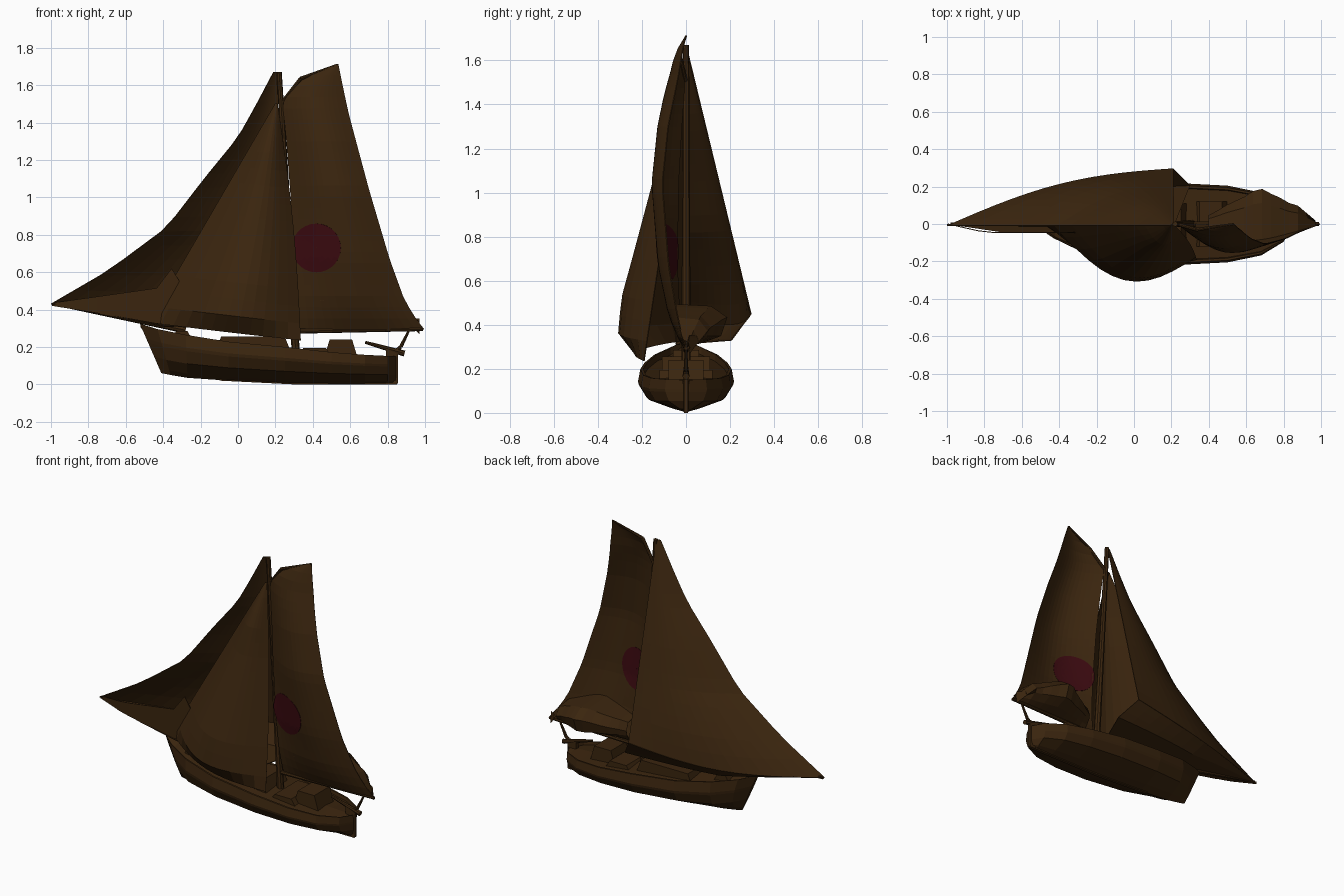
import bpy, bmesh, math, random
from mathutils import Vector

if "Cube" in bpy.data.objects:
    bpy.data.objects.remove(bpy.data.objects["Cube"])

random.seed(4)


def material(name, rgb):
    m = bpy.data.materials.new(name)
    m.diffuse_color = (*rgb, 1)
    m.use_nodes = True
    m.node_tree.nodes["Principled BSDF"].inputs["Base Color"].default_value = m.diffuse_color
    return m


BROWN = material("dark brown", (0.043, 0.0185, 0.0045))
RED = material("dark red", (0.043, 0.003, 0.005))


def make(name, bm, mat=BROWN):
    bmesh.ops.recalc_face_normals(bm, faces=bm.faces)
    me = bpy.data.meshes.new(name)
    bm.to_mesh(me)
    bm.free()
    me.materials.append(mat)
    ob = bpy.data.objects.new(name, me)
    bpy.context.collection.objects.link(ob)
    return ob


def interp(table, t):
    """Piecewise linear lookup; rows are (t, value, value...)."""
    if t <= table[0][0]:
        return table[0][1:]
    for a, b in zip(table, table[1:]):
        if t <= b[0]:
            f = (t - a[0]) / (b[0] - a[0])
            return tuple(p + (q - p) * f for p, q in zip(a[1:], b[1:]))
    return table[-1][1:]


def loft(name, rows, ring=False, mat=BROWN, thick=0.0):
    bm = bmesh.new()
    vs = [[bm.verts.new(p) for p in r] for r in rows]
    n = len(rows[0])
    for a, b in zip(vs, vs[1:]):
        for i in range(n if ring else n - 1):
            j = (i + 1) % n
            bm.faces.new((a[i], a[j], b[j], b[i]))
    if ring:
        bm.faces.new(vs[0])
        bm.faces.new(vs[-1])
    bmesh.ops.remove_doubles(bm, verts=bm.verts, dist=0.0005)
    ob = make(name, bm, mat)
    if thick:
        s = ob.modifiers.new("thickness", 'SOLIDIFY')
        s.thickness, s.offset = thick, 0
    return ob


def sheet(name, fn, nu=12, nv=14, thick=0.005, mat=BROWN):
    return loft(name, [[fn(i / nu, j / nv) for i in range(nu + 1)]
                       for j in range(nv + 1)], thick=thick, mat=mat)


def rod(name, a, b, r0, r1=None, sides=8):
    a, b = Vector(a), Vector(b)
    q = (b - a).to_track_quat('Z', 'Y')
    r1 = r0 if r1 is None else r1
    circ = [(math.cos(k * math.tau / sides), math.sin(k * math.tau / sides)) for k in range(sides)]
    return loft(name, [[p + q @ Vector((c * r, s * r, 0)) for c, s in circ]
                       for p, r in ((a, r0), (b, r1))], ring=True)


# hull: sheer x, keel x, half beam, sheer z, keel z
stations = [(-.525, -.41, .012, .325, .06), (-.43, -.36, .08, .295, .05),
            (-.28, -.27, .15, .265, .035), (-.05, -.05, .198, .228, .02),
            (.25, .25, .218, .2, .006), (.5, .5, .205, .172, .003),
            (.68, .68, .168, .158, .003), (.8, .8, .095, .152, .004), (.845, .845, .015, .15, .005)]
# section: beam fraction, height fraction
section = [(.0, 0), (.3, .1), (.82, .33), (.98, .62), (1.0, .7), (.95, 1), (.89, 1), (.87, .87)]
rows = []
for xs, xk, b, s, k in stations:
    half = [(xk + (xs - xk) * h, b * f, k + (s - k) * h) for f, h in section]
    mid = [(xs, 0, k + (s - k) * .95)]
    rows.append(half + mid + [(x, -y, z) for x, y, z in reversed(half[1:])])
loft("hull", rows, ring=True)

# keel strip, rudder, tiller
loft("keel", [[(x, y, z) for y, z in ((-.01, b), (.01, b), (.01, t), (-.01, t))]
              for x, b, t in ((-.1, .02, .03), (.3, 0, .03), (.85, 0, .04))], ring=True)
loft("rudder", [[(x, y, z) for x, y in ((.79, -.012), (.855, -.01), (.855, .01), (.79, .012))]
                for z in (.005, .16, .19)], ring=True)
rod("tiller", (.68, 0, .225), (.89, 0, .165), .008, .016)
rod("sheet_post_lower", (.82, 0, .16), (.87, 0, .2), .01)
rod("sheet_post_upper", (.87, 0, .2), (.915, 0, .29), .01, .006)


def house(name, x0, x1, w, z0, z1):
    loft(name, [[(x0 + d, -w, z), (x0 + d, w, z), (x1 - d, w, z), (x1 - d, -w, z)]
                for z, d in ((z0, 0), (z1, .03))], ring=True)


# deck house, hatch, cockpit seat and aft locker
house("cabin", -.12, .28, .11, .18, .255)
house("fore_hatch", -.36, -.24, .06, .23, .285)
house("cockpit_bench", .32, .5, .12, .15, .195)
house("aft_locker", .46, .64, .08, .14, .24)

# spars
rod("mast", (.31, 0, .15), (.22, 0, 1.67), .022, .014)
rod("bowsprit", (-.98, 0, .43), (-.28, 0, .29), .008, .018)
rod("boom", (.31, 0, .285), (.99, 0, .295), .014, .01)
rod("gaff_lower", (.23, 0, 1.5), (.335, -.03, 1.635), .01)
rod("gaff_upper", (.335, -.03, 1.635), (.532, 0, 1.71), .01, .005)

# mainsail: height, luff x, leech x, belly depth, luff y, leech y
main = [(.295, .33, .995, .01, 0, 0), (.33, .33, .965, .02, -.01, -.012),
        (.45, .32, .89, .045, -.03, -.04), (.67, .305, .81, .065, -.04, -.078),
        (1.04, .28, .7, .08, -.035, -.107), (1.3, .26, .63, .075, -.02, -.08),
        (1.45, .245, .59, .065, -.01, -.05), (1.52, .235, .575, .055, -.005, -.035),
        (1.63, .325, .552, .025, -.03, -.018), (1.69, .46, .54, .005, -.012, -.006),
        (1.712, .532, .536, 0, 0, 0)]


def main_y(x, z):
    l, r, d, yl, yr = interp(main, z)
    u = min(1, max(0, (x - l) / (r - l)))
    return yl + (yr - yl) * u - d * math.sin(math.pi * u)


def main_sail(u, v):
    z = .295 + (1.712 - .295) * v
    l, r = interp(main, z)[:2]
    x = l + (r - l) * u
    return x, main_y(x, z), z


sheet("mainsail", main_sail, 14, 24)


# red disc through the mainsail, showing on both sides
def disc(u, v):
    a, r = u * math.tau, .13 * max(v, .01)
    x, z = .42 + r * math.cos(a), .73 + r * math.sin(a)
    return x, main_y(x, z), z


sheet("red_disc", disc, 28, 5, thick=.0095, mat=RED)

# staysail bellying to the front side
stay_belly = [(0, .12), (.07, .21), (.2, .21), (.35, .175), (.64, .11), (.8, .085), (1, 0)]


def staysail(u, v):
    l = Vector((-.48, 0, .33)).lerp(Vector((.2, 0, 1.5)), v)
    e = Vector((.335, -.19, .235)).lerp(Vector((.21, 0, 1.5)), v)
    e.x += .02 * math.sin(math.pi * v)
    p = l.lerp(e, u)
    p.y -= interp(stay_belly, v)[0] * math.sin(math.pi * u)
    return p


sheet("staysail", staysail)

# jib bellying to the back side, with a hollow luff
luff = [(0, -1, .43), (.145, -.69, .61), (.33, -.38, .84), (.54, -.18, 1.1),
        (.72, 0, 1.32), (.85, .09, 1.48), (1, .19, 1.67)]


def jib(u, v):
    x, z = interp(luff, v)
    p = Vector((x, -.01, z)).lerp(Vector((.21, .295, .45)).lerp(Vector((.215, 0, 1.67)), v), u)
    w = math.sin(math.pi * u)
    p.y += w * interp([(0, .07), (.1, .08), (.5, .05), (1, 0)], v)[0]
    p.z -= .04 * w * max(0, 1 - v * 6)
    return p


sheet("jib", jib, 14, 16)


# turned-under foot of the jib, running back below it to the bowsprit side
def jib_foot(u, v):
    a = jib(u, 0)
    c = Vector((-1 + 1.2 * u, -.045 * min(1, u * 4), .43 - .12 * min(1, u * 2)))
    m = Vector((-1 + 1.3 * u, a.y * .7, .43 - .1 * min(1, u * 2)))
    return a.lerp(m, v * 2) if v < .5 else m.lerp(c, v * 2 - 1)


sheet("jib_foot", jib_foot, 12, 6)

# narrow foot sail between bowsprit and staysail
foot = [(0, .42, .435), (.35, .375, .475), (.7, .325, .515), (.8, .315, .62), (1, .31, .36)]


def foot_sail(u, v):
    lo, hi = interp(foot, u)
    return -.995 + .8 * u, -.045 * min(1, u * 4), lo + (hi - lo) * v


sheet("foot_sail", foot_sail, 10, 3)

# slack cloth gathered over the boom on the back side
fold = [(.4, .05, .44), (.55, .14, .47), (.66, .2, .5), (.74, .16, .48), (.88, .1, .43), (.97, .02, .33)]
rows = []
for i in range(13):
    x = .4 + .57 * i / 12
    w, t = interp(fold, x)
    w *= random.uniform(.88, 1.0)
    rows.append([(x, main_y(x, t), t), (x, w * .6, t - .01), (x, w, t - .06),
                 (x, w * .85, .35), (x, w * .4, .32), (x, 0, .3)])
loft("gathered_sail", rows, thick=.004)
